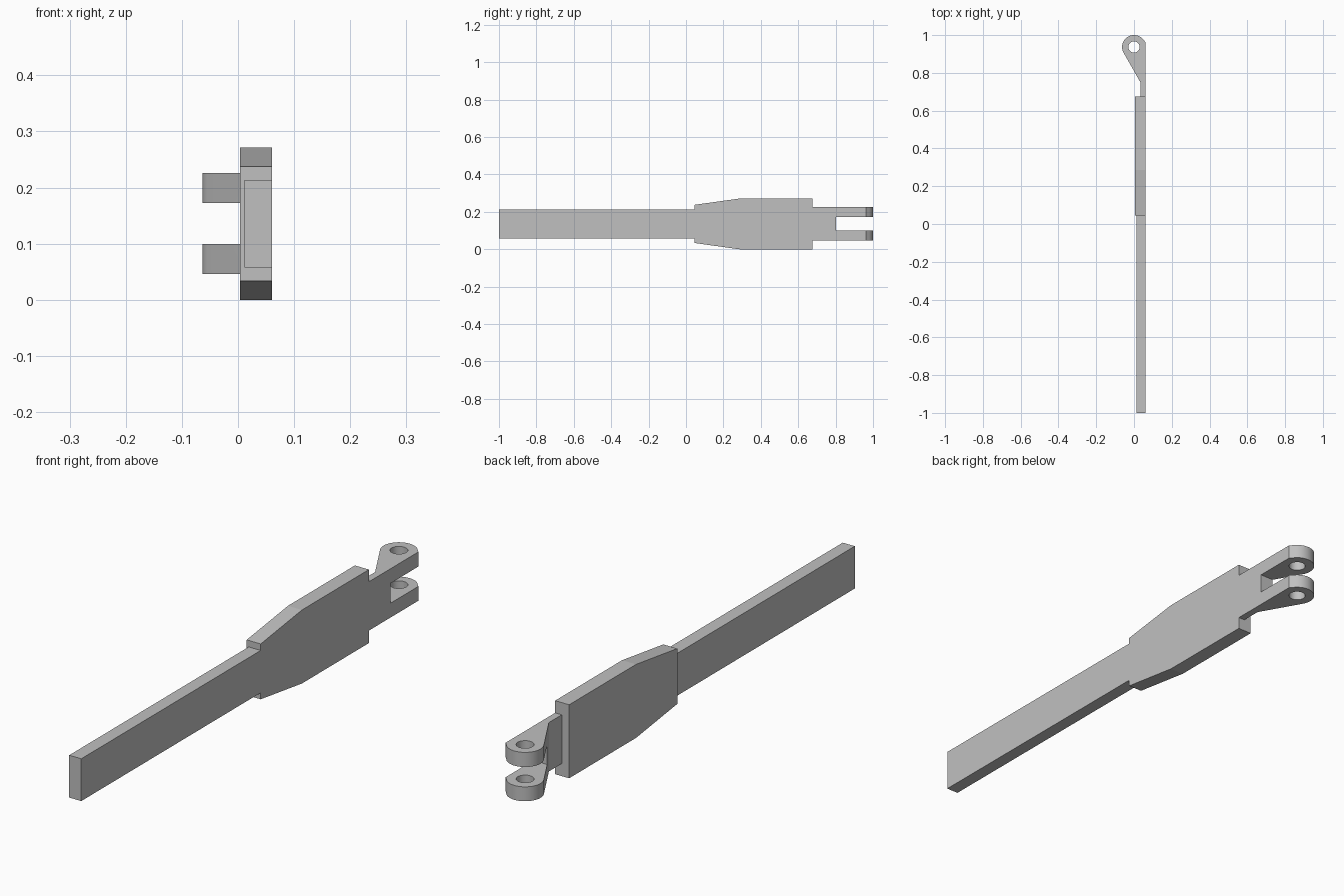
import bpy
import bmesh
from math import cos, sin, radians
from mathutils import Vector

default = bpy.data.objects.get("Cube")
if default:
    bpy.data.objects.remove(default, do_unlink=True)

grey = bpy.data.materials.new("plain grey")
grey.use_nodes = True
colour = (0.53, 0.53, 0.53, 1)
grey.diffuse_color = colour
grey.node_tree.nodes["Principled BSDF"].inputs["Base Color"].default_value = colour


def prism(name, outline, depth):
    """Extrude a closed 3D outline along a depth vector."""
    bm = bmesh.new()
    face = bm.faces.new([bm.verts.new(p) for p in outline])
    grown = bmesh.ops.extrude_face_region(bm, geom=[face])["geom"]
    moved = [v for v in grown if isinstance(v, bmesh.types.BMVert)]
    bmesh.ops.translate(bm, verts=moved, vec=Vector(depth))
    bmesh.ops.recalc_face_normals(bm, faces=bm.faces)
    mesh = bpy.data.meshes.new(name)
    bm.to_mesh(mesh)
    bm.free()
    mesh.materials.append(grey)
    obj = bpy.data.objects.new(name, mesh)
    bpy.context.collection.objects.link(obj)
    return obj


def side_plate(name, half_profile, x0, x1):
    """Plate whose (y, half height) profile is mirrored about the centre line."""
    upper = [(x0, y, MID + h) for y, h in half_profile]
    lower = [(x0, y, MID - h) for y, h in reversed(half_profile)]
    return prism(name, upper + lower, (x1 - x0, 0, 0))


def arc(cy, radius, start, end, steps):
    angles = [radians(start + (end - start) * i / steps) for i in range(steps + 1)]
    return [(radius * cos(a), cy + radius * sin(a)) for a in angles]


def cut(target, cutter):
    cutter.hide_render = True
    mod = target.modifiers.new("cut", "BOOLEAN")
    mod.operation = "DIFFERENCE"
    mod.solver = "EXACT"
    mod.object = cutter
    bpy.context.view_layer.objects.active = target
    bpy.ops.object.modifier_apply(modifier=mod.name)
    bpy.data.objects.remove(cutter, do_unlink=True)


MID = 0.1355   # height of the centre line
OUTER = 0.061  # shared flat outer side
EYE_Y = 0.937  # centre of the pin holes

# Long flat bar and wide tapered body
side_plate("flat_bar", [(-1, 0.078), (0.045, 0.078)], 0.012, OUTER)
side_plate("tapered_body", [(0.045, 0.102), (0.285, MID), (0.675, MID)], 0.004, OUTER)

# Clevis fork: rounded plan outline, then the slot and the pin hole
low, high = 0.046, 0.226
plan = [(0.034, 0.675), (OUTER, 0.675), (OUTER, 0.963)]
plan += arc(EYE_Y, 0.063, 36, 209.5, 28) + [(0.034, 0.75)]
fork = prism("clevis_fork", [(x, y, low) for x, y in plan], (0, 0, high - low))
cut(fork, side_plate("slot_cutter", [(0.802, 0.0365), (1.1, 0.0365)], -0.2, 0.2))
hole = arc(EYE_Y, 0.03, 0, 360, 40)[:-1]
cut(fork, prism("hole_cutter", [(x, y, -0.1) for x, y in hole], (0, 0, 0.5)))

# Smooth the rounded eyes, keep the edges crisp
bpy.ops.object.select_all(action="DESELECT")
fork.select_set(True)
bpy.context.view_layer.objects.active = fork
bpy.ops.object.shade_smooth_by_angle(angle=radians(20))
